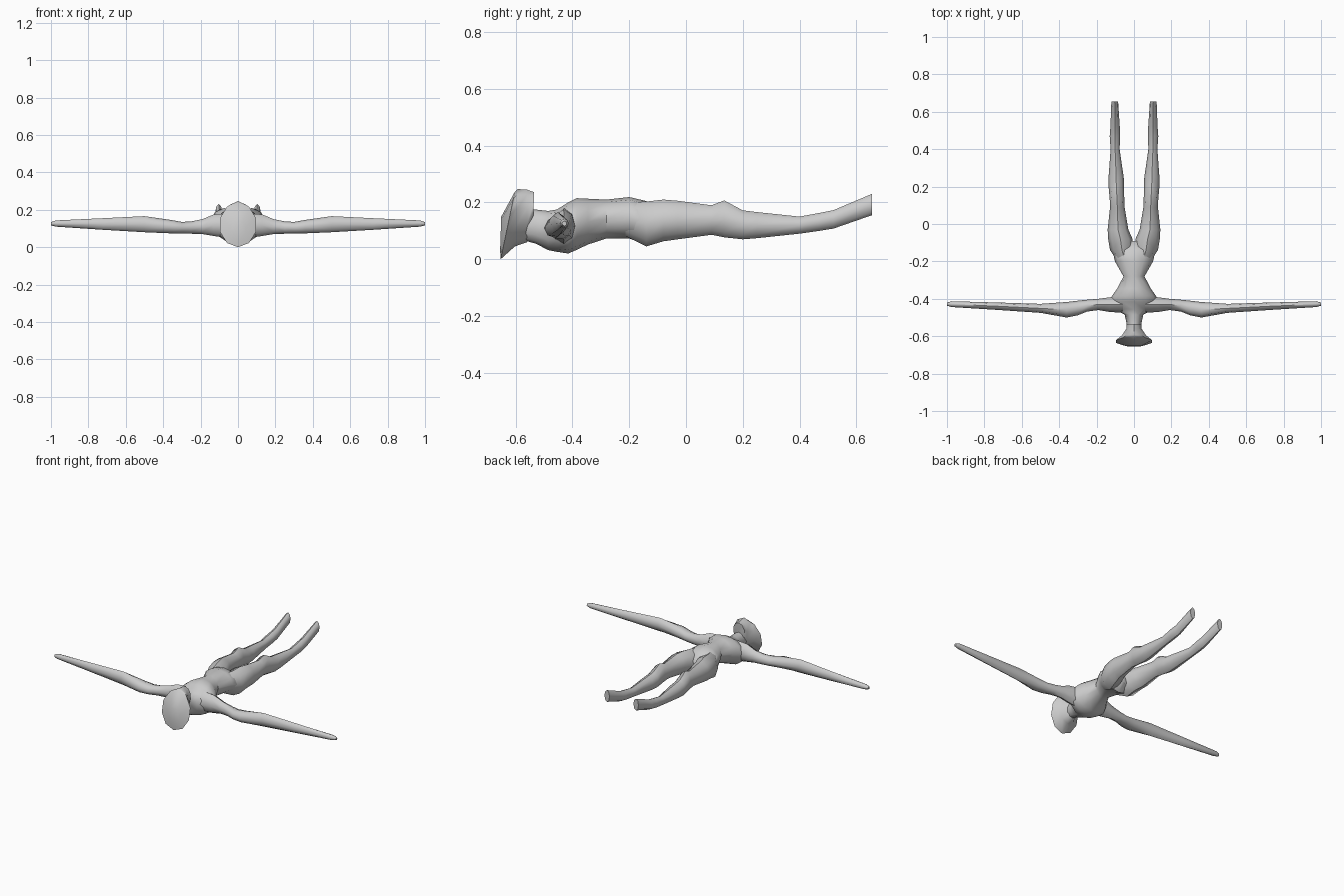
import bpy, bmesh, math

skin = bpy.data.materials.new("light_grey")
skin.diffuse_color = (0.6, 0.6, 0.6, 1)


def loft(name, rings, axis="y", sides=10, lean=None, mirror=False):
    """Skin elliptical rings: (position, low side, high side, low z, high z)."""
    bm = bmesh.new()
    loops = []
    for i, (p, s0, s1, z0, z1) in enumerate(rings):
        loop = []
        for k in range(sides):
            a = 2 * math.pi * k / sides + math.pi / 2
            s = (s0 + s1) / 2 + (s1 - s0) / 2 * math.cos(a) / math.cos(math.pi / 2 / sides * (sides % 4 != 0))
            h = math.sin(a)
            z = (z0 + z1) / 2 + (z1 - z0) / 2 * h
            q = p + (lean[i] * h if lean else 0)
            loop.append(bm.verts.new((s, q, z) if axis == "y" else (q, s, z)))
        loops.append(loop)
    for a, b in zip(loops, loops[1:]):
        for k in range(sides):
            n = (k + 1) % sides
            bm.faces.new((a[k], a[n], b[n], b[k]))
    bm.faces.new(loops[0])
    bm.faces.new(loops[-1])
    bmesh.ops.recalc_face_normals(bm, faces=bm.faces)
    me = bpy.data.meshes.new(name)
    bm.to_mesh(me)
    bm.free()
    me.materials.append(skin)
    ob = bpy.data.objects.new(name, me)
    bpy.context.collection.objects.link(ob)
    if mirror:
        ob.modifiers.new("mirror", "MIRROR")
    bpy.ops.object.select_all(action="DESELECT")
    ob.select_set(True)
    bpy.context.view_layer.objects.active = ob
    bpy.ops.object.shade_smooth_by_angle(angle=math.radians(50))
    return ob


def centred(rows):
    return [(y, -w, w, z0, z1) for y, w, z0, z1 in rows]


# Neck, chest, waist and pelvis
loft("torso", centred([
    (-0.585, 0.035, 0.07, 0.17), (-0.53, 0.04, 0.055, 0.175),
    (-0.485, 0.05, 0.032, 0.17), (-0.455, 0.105, 0.026, 0.175),
    (-0.415, 0.13, 0.02, 0.20), (-0.385, 0.118, 0.033, 0.215),
    (-0.345, 0.09, 0.052, 0.213), (-0.28, 0.056, 0.073, 0.21),
    (-0.20, 0.102, 0.073, 0.219), (-0.14, 0.115, 0.05, 0.205),
    (-0.09, 0.03, 0.09, 0.16)]), sides=12)

# Head: domed shield-shaped face, tapering to the back of the skull
loft("head", centred([
    (-0.653, 0.04, 0.03, 0.15), (-0.628, 0.10, 0.0, 0.238),
    (-0.598, 0.068, 0.045, 0.247), (-0.56, 0.042, 0.06, 0.245),
    (-0.537, 0.04, 0.13, 0.236)]),
    lean=[0.002, 0.025, 0.005, 0, 0.002])

# Thighs, knees, calves and tapered ends
loft("legs", [
    (-0.22, 0.01, 0.075, 0.085, 0.20), (-0.14, 0.0, 0.128, 0.045, 0.203),
    (-0.08, 0.008, 0.138, 0.063, 0.21), (-0.03, 0.03, 0.141, 0.07, 0.206),
    (0.09, 0.05, 0.128, 0.086, 0.19), (0.135, 0.052, 0.13, 0.077, 0.207),
    (0.20, 0.053, 0.136, 0.07, 0.172), (0.25, 0.055, 0.136, 0.074, 0.166),
    (0.40, 0.077, 0.125, 0.09, 0.15), (0.47, 0.074, 0.13, 0.10, 0.163),
    (0.52, 0.076, 0.126, 0.108, 0.173), (0.655, 0.085, 0.121, 0.155, 0.23)],
    sides=8, mirror=True)

# Outstretched arms
loft("arms", [
    (0.06, -0.475, -0.385, 0.05, 0.18), (0.13, -0.47, -0.392, 0.06, 0.175),
    (0.19, -0.46, -0.40, 0.07, 0.15), (0.25, -0.468, -0.405, 0.072, 0.138),
    (0.30, -0.488, -0.41, 0.073, 0.135), (0.36, -0.50, -0.417, 0.074, 0.146),
    (0.50, -0.475, -0.427, 0.08, 0.166), (0.72, -0.46, -0.42, 0.093, 0.155),
    (0.975, -0.444, -0.413, 0.11, 0.143), (1.0, -0.437, -0.42, 0.117, 0.134)],
    axis="x", sides=8, mirror=True)
